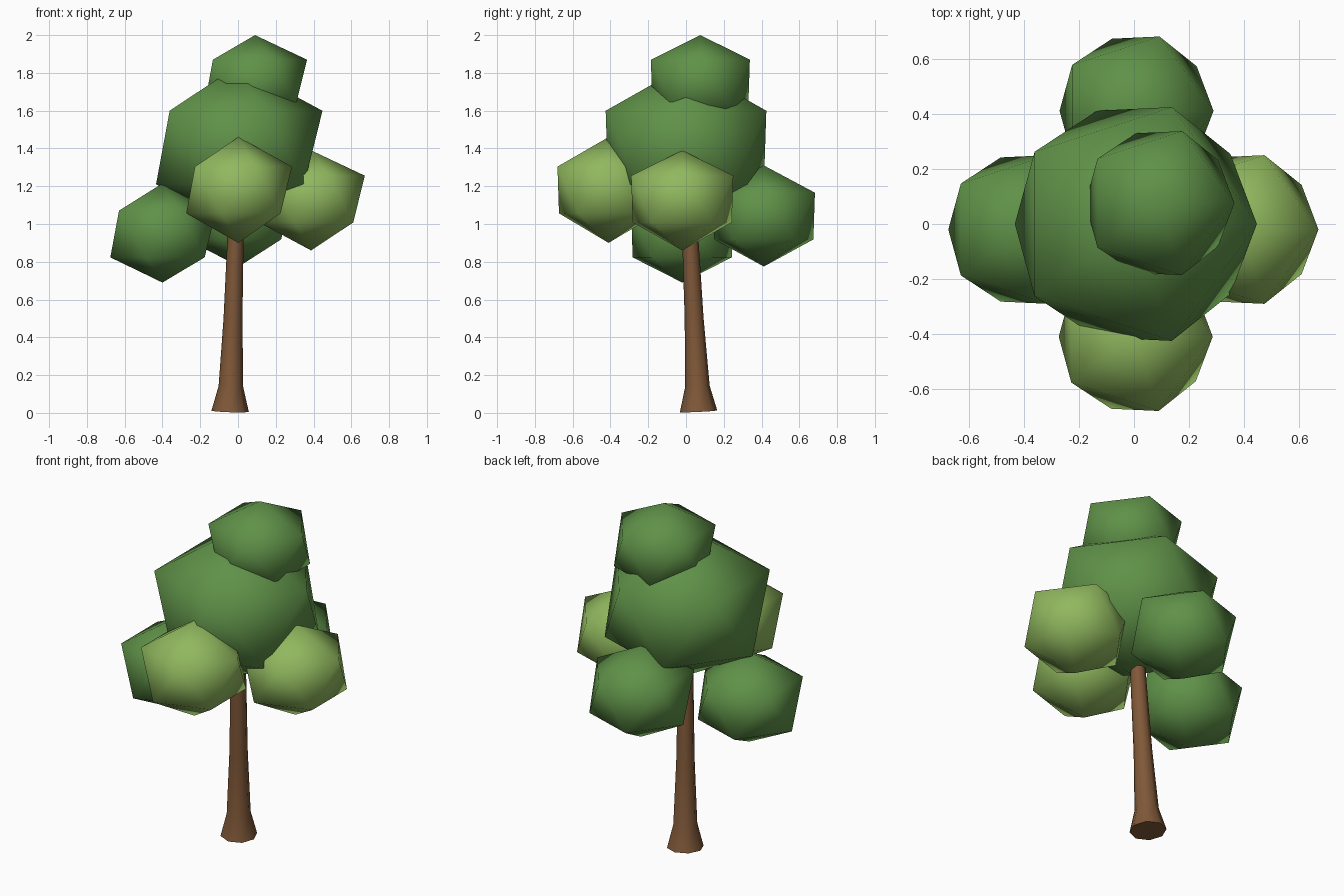
import bpy, bmesh, math
from mathutils import Vector

if "Cube" in bpy.data.objects:
    bpy.data.objects.remove(bpy.data.objects["Cube"])


def material(name, rgb):
    m = bpy.data.materials.new(name)
    m.diffuse_color = (*rgb, 1.0)
    m.use_nodes = True
    m.node_tree.nodes["Principled BSDF"].inputs["Base Color"].default_value = m.diffuse_color
    return m


DARK = material("dark green leaves", (0.115, 0.285, 0.065))
LIGHT = material("light green leaves", (0.28, 0.48, 0.112))
BARK = material("brown bark", (0.215, 0.098, 0.04))


def finish(name, bm, mat, smooth=True):
    bmesh.ops.recalc_face_normals(bm, faces=bm.faces)
    me = bpy.data.meshes.new(name)
    for f in bm.faces:
        f.smooth = smooth and len(f.verts) < 5
    bm.to_mesh(me)
    bm.free()
    me.materials.append(mat)
    ob = bpy.data.objects.new(name, me)
    bpy.context.collection.objects.link(ob)
    return ob


def leaf_clump(name, centre, radius, top, bottom, mat):
    """Squashed 20-sided ball with its own top and bottom heights."""
    bm = bmesh.new()
    bmesh.ops.create_icosphere(bm, subdivisions=1, radius=1.0)
    c = Vector(centre)
    for v in bm.verts:
        x, y, z = v.co
        if z > 0.9:
            v.co = (c.x, c.y, top)
        elif z < -0.9:
            v.co = (c.x, c.y, bottom)
        else:
            r = radius * (1.0 if z > 0 else 0.97)   # lower ring a little tighter
            v.co = (c.x + x * r, c.y + y * r, c.z + z * radius * 0.87)
    finish(name, bm, mat)


# Leaf clumps: name, centre, radius, top, bottom, colour
for clump in [
    ("main_crown", (0.0, 0.0, 1.405), 0.50, 1.84, 0.98, DARK),
    ("top_clump", (0.09, 0.076, 1.75), 0.308, 2.0, 1.49, DARK),
    ("left_clump", (-0.40, -0.02, 0.947), 0.318, 1.215, 0.69, DARK),
    ("back_clump", (0.005, 0.412, 1.042), 0.318, 1.31, 0.775, DARK),
    ("right_clump", (0.387, -0.02, 1.132), 0.318, 1.39, 0.86, LIGHT),
    ("front_clump", (0.002, -0.41, 1.18), 0.318, 1.46, 0.90, LIGHT),
]:
    leaf_clump(*clump)

# Trunk: leaning eight-sided profile with a flared foot
SIDES = 8
foot, slope = Vector((-0.042, 0.067)), Vector((0.031, -0.048))
bm = bmesh.new()
rings = []
for z, r in [(0.008, 0.099), (0.14, 0.065), (0.5, 0.05), (0.92, 0.043), (1.25, 0.038)]:
    ring = []
    for i in range(SIDES):
        a = 2 * math.pi * i / SIDES
        d = Vector((math.cos(a), math.sin(a))) * r
        p = foot + slope * z + d
        ring.append(bm.verts.new((p.x, p.y, z - d.dot(slope))))
    rings.append(ring)
for lo, hi in zip(rings, rings[1:]):
    for i in range(SIDES):
        j = (i + 1) % SIDES
        bm.faces.new((lo[i], lo[j], hi[j], hi[i]))
bm.faces.new(rings[0][::-1])
bm.faces.new(rings[-1])
finish("trunk", bm, BARK)
